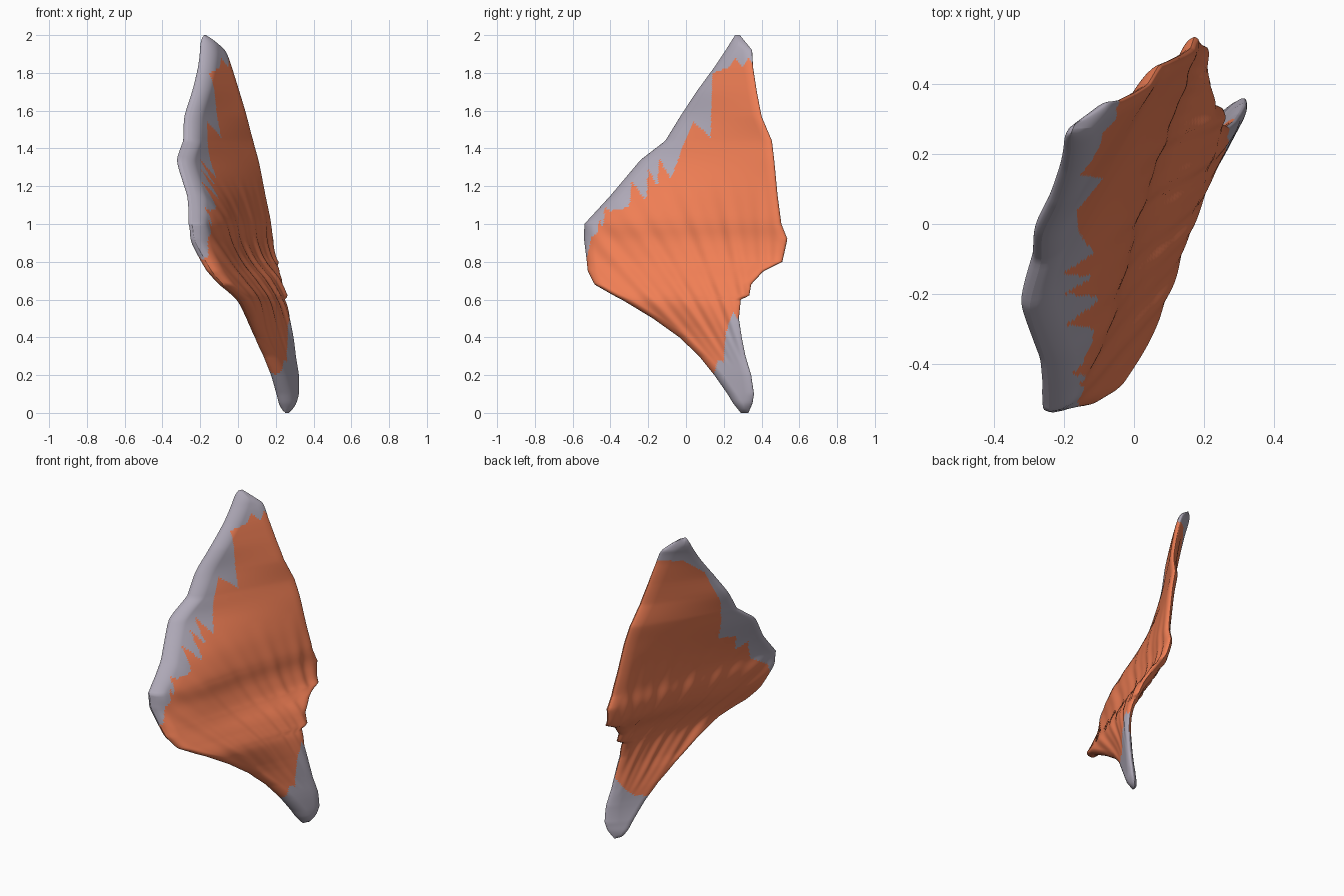
import bpy, math

if "Cube" in bpy.data.objects:
    bpy.data.objects.remove(bpy.data.objects["Cube"])

# Sheet sections: z, front edge (y, x), rear edge (y, x)
ROWS = [
    (0.00, .29, .25, .33, .27), (0.05, .25, .24, .352, .30), (0.10, .22, .225, .36, .315),
    (0.20, .15, .195, .345, .315), (0.30, .07, .15, .315, .297), (0.40, -.035, .10, .295, .285),
    (0.50, -.175, .06, .28, .265), (0.60, -.34, .02, .29, .245), (0.62, -.38, .00, .335, .24),
    (0.68, -.485, -.08, .345, .23), (0.75, -.52, -.14, .41, .21), (0.80, -.525, -.17, .51, .19),
    (0.92, -.54, -.235, .537, .17), (1.00, -.538, -.24, .505, .165), (1.15, -.40, -.25, .485, .135),
    (1.34, -.24, -.305, .467, .10), (1.44, -.11, -.265, .455, .07), (1.57, -.03, -.265, .40, .04),
    (1.70, .055, -.22, .375, .00), (1.83, .15, -.19, .355, -.04), (1.92, .21, -.18, .35, -.07),
    (2.00, .26, -.18, .285, -.17)]
# Ragged upper and lower limits of the coloured belly: (y, z)
UPPER = [(-.53, .80), (-.50, .93), (-.47, .95), (-.46, 1.03), (-.44, .98), (-.43, 1.09),
         (-.40, 1.07), (-.30, 1.09), (-.29, 1.23), (-.21, 1.12), (-.20, 1.29), (-.15, 1.20),
         (-.145, 1.35), (-.08, 1.24), (0, 1.45), (.04, 1.54), (.13, 1.46), (.14, 1.80),
         (.23, 1.83), (.26, 1.88), (.30, 1.83), (.33, 1.88), (.36, 1.84)]
UPPER_BACK = [(-.53, .80), (-.48, .93), (-.38, .99), (-.30, 1.14), (-.24, 1.10), (-.18, 1.22),
              (-.06, 1.24), (.02, 1.52), (.13, 1.74), (.25, 1.84), (.36, 1.86)]
LOWER = [(.14, .18), (.17, .28), (.20, .27), (.21, .42), (.25, .54), (.27, .50), (.29, .52), (.36, .50)]
LOWER_BACK = [(.14, .23), (.22, .25), (.27, .30), (.32, .40)]


def lerp_table(table, t):
    if t <= table[0][0]:
        return table[0][1:]
    for a, b in zip(table, table[1:]):
        if t <= b[0]:
            f = (t - a[0]) / (b[0] - a[0])
            return tuple(p + (q - p) * f for p, q in zip(a[1:], b[1:]))
    return table[-1][1:]


def rounding(d, r):
    return math.sqrt(max(0, 1 - (1 - min(1, d / r)) ** 2))


NZ, NY = 180, 100


def plane(y, z):
    return .42 * y - .22 * z


# Centre sheet, stored as an offset from a tilted plane
grid, offs = [], []
for i in range(NZ + 1):
    z = 2 * i / NZ
    yl, xl, yr, xr = lerp_table(ROWS, z)
    row, off = [], []
    for j in range(NY + 1):
        u = j / NY
        s = 0.5 * u + 0.5 * (0.5 - 0.5 * math.cos(math.pi * u))
        y = yl + (yr - yl) * s
        row.append((s, y, z, yr - yl))
        # Gentle forward swell of the lower front belly
        swell = .035 * math.exp(-((y + .3) / .25) ** 2 - ((z - .98) / .22) ** 2)
        swell *= rounding(min(s, 1 - s) * (yr - yl), .12)
        off.append(xl + (xr - xl) * s + swell - plane(y, z))
    grid.append(row)
    offs.append(off)

# Smooth the offsets along z so the sheet flows without kinks
for _ in range(14):
    offs = [offs[0]] + [[.25 * a + .5 * b + .25 * c for a, b, c in zip(*offs[i - 1:i + 2])]
                        for i in range(1, NZ)] + [offs[-1]]

# Thicken into front and back skins with rounded rims
front, back = [], []
for row, off in zip(grid, offs):
    for (s, y, z, width), o in zip(row, off):
        d = min(s, 1 - s) * width
        rim = .046 - .018 * max(0, 1 - abs(z - .45) / .35)
        h = (rim * (1 - s) + .024 * s) * rounding(d, .05) * rounding(min(z, 2 - z), .06)
        # Fibres fan out from the narrow lower end
        ang = math.atan2(z + .1, .45 - y)
        fade = math.sin(math.pi * min(1, max(0, (z - .25) / 1.0))) * rounding(d, .1)
        x = plane(y, z) + o
        x += .004 * fade * (math.sin(ang * 47) + .7 * math.sin(ang * 83 + 1))
        front.append((x + h, y, z))
        back.append((x - h, y, z))

verts = front + back
OFF = len(front)
belly, tendon = [], []
for i in range(NZ):
    for j in range(NY):
        a = i * (NY + 1) + j
        quad = (a, a + 1, a + NY + 2, a + NY + 1)
        for side in (0, 1):
            f = quad if side == 0 else tuple(k + OFF for k in reversed(quad))
            y = sum(verts[k][1] for k in f) / 4
            z = sum(verts[k][2] for k in f) / 4
            low = lerp_table((LOWER, LOWER_BACK)[side], y)[0]
            high = lerp_table((UPPER, UPPER_BACK)[side], y)[0]
            (belly if z < high and (z > low or y < .14) else tendon).append(f)


def make_part(name, faces, color):
    used = sorted({k for f in faces for k in f})
    remap = {k: n for n, k in enumerate(used)}
    me = bpy.data.meshes.new(name)
    me.from_pydata([verts[k] for k in used], [], [[remap[k] for k in f] for f in faces])
    ob = bpy.data.objects.new(name, me)
    bpy.context.collection.objects.link(ob)
    for p in me.polygons:
        p.use_smooth = True
    mat = bpy.data.materials.new(name)
    mat.diffuse_color = color
    mat.use_nodes = True
    mat.node_tree.nodes["Principled BSDF"].inputs["Base Color"].default_value = mat.diffuse_color
    me.materials.append(mat)


# Coloured muscle belly and pale attachment edges
make_part("muscle_belly", belly, (0.87, 0.21, 0.09, 1))
make_part("tendon_ends", tendon, (0.43, 0.40, 0.48, 1))
